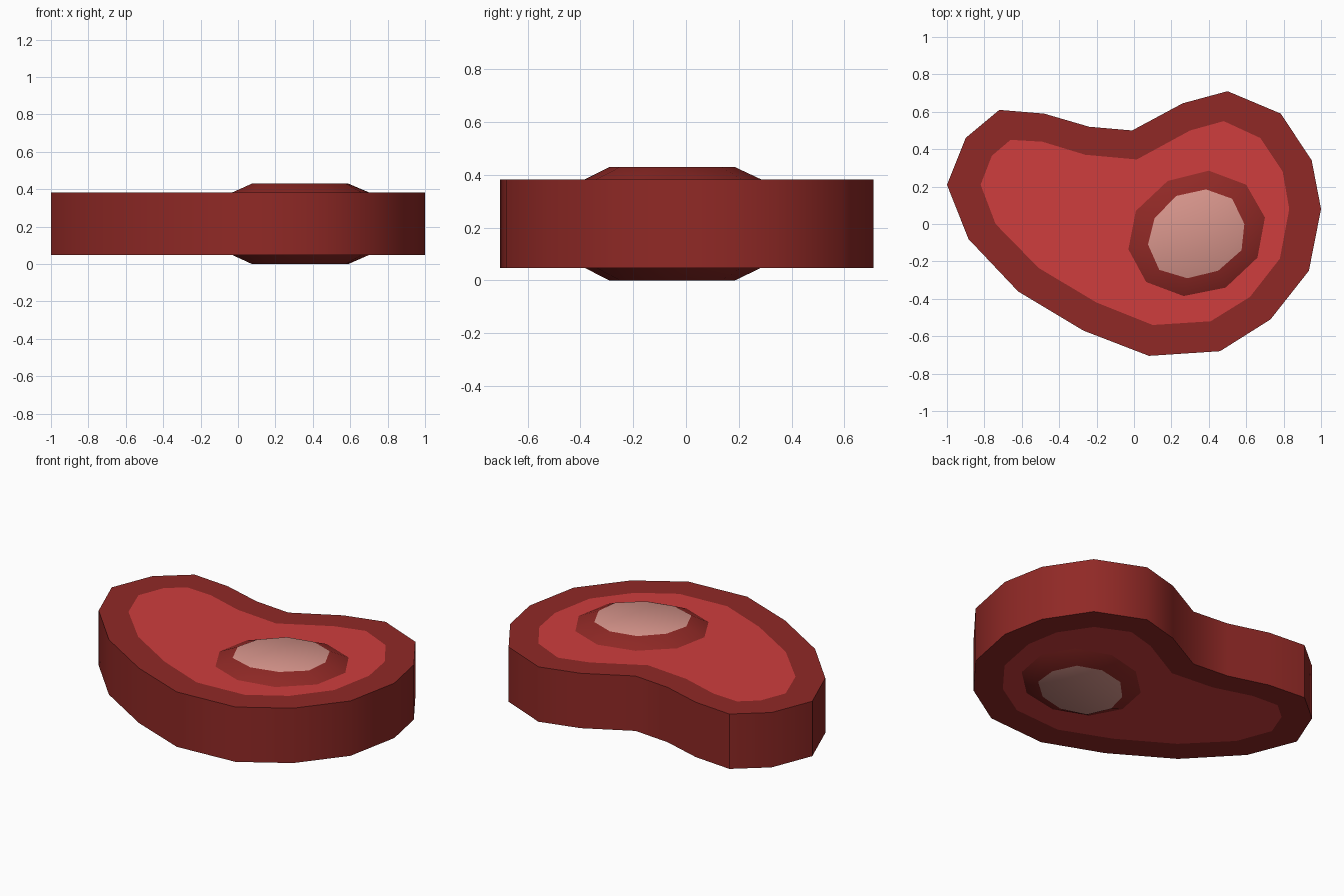
import bpy, bmesh
from math import radians

if "Cube" in bpy.data.objects:
    bpy.data.objects.remove(bpy.data.objects["Cube"])

Z_BODY = (0.048, 0.383)   # bottom and top of the slab
Z_BONE = (0.0, 0.43)      # bottom and top of the raised bone

# Outlines, all clockwise seen from above
RIND = [(-1, .21), (-.9, .46), (-.72, .61), (-.48, .59), (-.24, .52), (-.01, .5),
        (.26, .645), (.5, .71), (.785, .59), (.95, .34), (1, .08), (.935, -.25),
        (.73, -.51), (.46, -.68), (.08, -.705), (-.27, -.57), (-.62, -.36), (-.885, -.08)]
MEAT = [(-.82, .21), (-.76, .365), (-.66, .45), (-.49, .44), (-.26, .37), (.015, .345),
        (.3, .5), (.48, .55), (.675, .46), (.795, .28), (.83, .08), (.78, -.185),
        (.62, -.39), (.41, -.52), (.1, -.54), (-.2, -.42), (-.51, -.235), (-.74, 0)]
RING = [(.18, .23), (.4, .285), (.6, .21), (.7, .035), (.66, -.18),
        (.49, -.34), (.265, -.385), (.065, -.31), (-.03, -.135), (.01, .07)]
BONE = [(.225, .15), (.385, .185), (.525, .135), (.59, 0), (.575, -.14),
        (.45, -.25), (.285, -.29), (.135, -.245), (.075, -.11), (.11, .03)]


def material(name, color):
    m = bpy.data.materials.new(name)
    m.diffuse_color = (*color, 1)
    m.use_nodes = True
    m.node_tree.nodes["Principled BSDF"].inputs["Base Color"].default_value = m.diffuse_color
    return m


dark = material("dark_red", (.28, .022, .019))
red = material("meat_red", (.62, .048, .048))
pink = material("bone_pink", (.68, .30, .26))


def loop(bm, points, z):
    return [bm.verts.new((x, y, z)) for x, y in points]


def bridge(bm, a, b):
    n = len(a)
    for i in range(n):
        j = (i + 1) % n
        bm.faces.new((a[i], a[j], b[j], b[i]))


def finish(bm, name, mats, smooth=True):
    mesh = bpy.data.meshes.new(name)
    bm.to_mesh(mesh)
    bm.free()
    for m in mats:
        mesh.materials.append(m)
    ob = bpy.data.objects.new(name, mesh)
    bpy.context.collection.objects.link(ob)
    if smooth:
        bpy.ops.object.select_all(action='DESELECT')
        ob.select_set(True)
        bpy.context.view_layer.objects.active = ob
        bpy.ops.object.shade_smooth_by_angle(angle=radians(40))


def face_outward(bm):
    # every remaining face points up above the middle and down below it
    bm.normal_update()
    for f in bm.faces:
        if f.normal.z * (f.calc_center_median().z - 0.2) < 0:
            f.normal_flip()


# Rind: outer wall plus the flat border on both sides
bm = bmesh.new()
inner_low, low = loop(bm, MEAT, Z_BODY[0]), loop(bm, RIND, Z_BODY[0])
high, inner_high = loop(bm, RIND, Z_BODY[1]), loop(bm, MEAT, Z_BODY[1])
bridge(bm, low, inner_low)
bridge(bm, high, low)
bridge(bm, inner_high, high)
bm.normal_update()
wall = min(bm.faces, key=lambda f: f.calc_center_median().y)
if wall.normal.y > 0:
    bmesh.ops.reverse_faces(bm, faces=bm.faces[:])
finish(bm, "rind", [dark])

# Meat: flat face on each side with an opening for the bone
bm = bmesh.new()
for z in Z_BODY:
    edges = []
    for pts in (MEAT, RING):
        v = loop(bm, pts, z)
        edges += [bm.edges.new((v[i - 1], v[i])) for i in range(len(v))]
    bmesh.ops.triangle_fill(bm, edges=edges, use_beauty=True)
face_outward(bm)
finish(bm, "meat", [red], smooth=False)

# Bone: sloped dark ring and pale cap on each side
bm = bmesh.new()
for z0, z1 in zip(Z_BODY, Z_BONE):
    base, top = loop(bm, RING, z0), loop(bm, BONE, z1)
    bridge(bm, base, top)
    bm.faces.new(top).material_index = 1
face_outward(bm)
finish(bm, "bone", [dark, pink])
